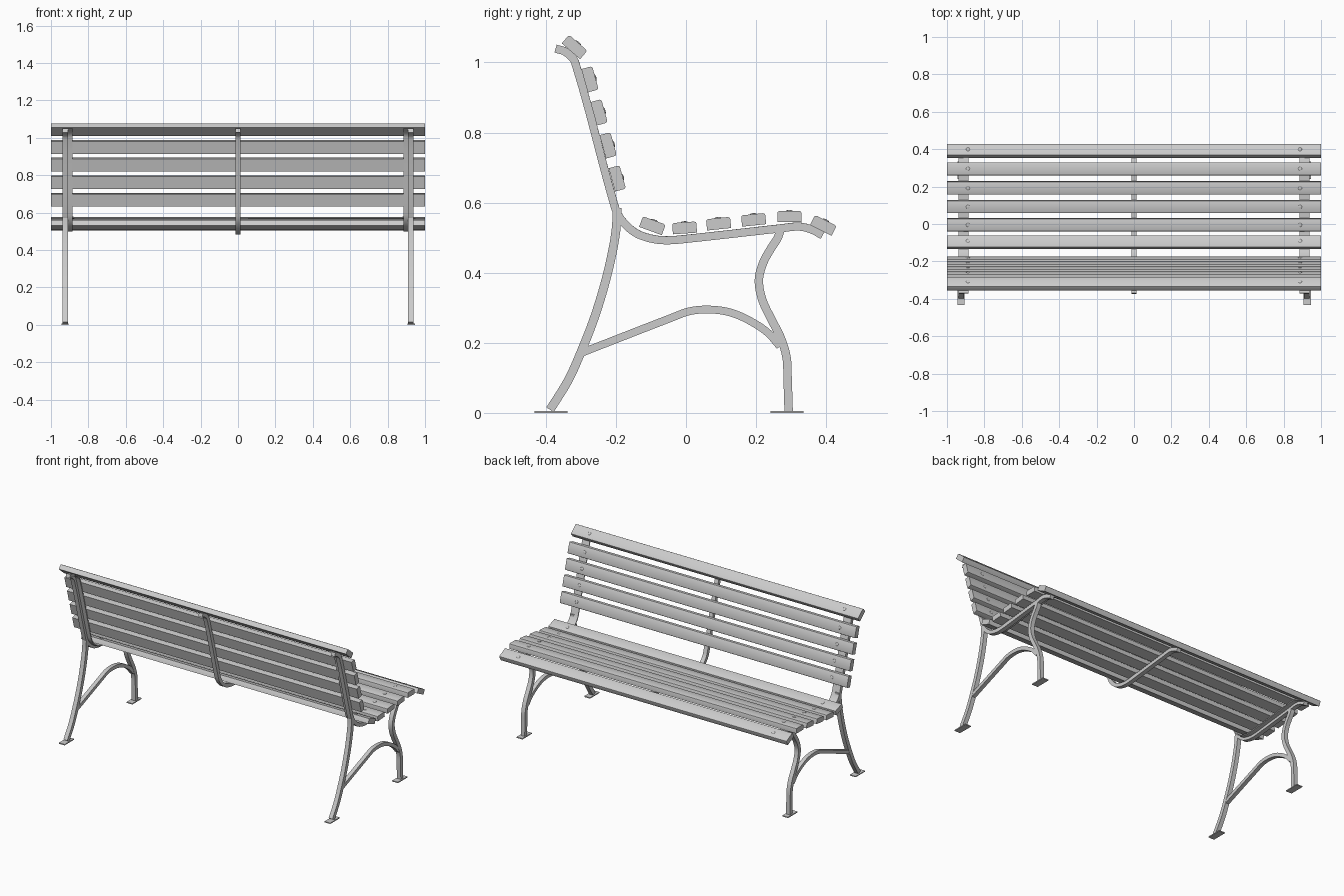
import bpy, bmesh, math
from mathutils import Vector, Matrix
from mathutils.geometry import interpolate_bezier

if "Cube" in bpy.data.objects:
    bpy.data.objects.remove(bpy.data.objects["Cube"], do_unlink=True)

grey = bpy.data.materials.new("plain grey")
grey.use_nodes = True
grey.diffuse_color = (0.6, 0.6, 0.6, 1)
grey.node_tree.nodes["Principled BSDF"].inputs["Base Color"].default_value = (0.6, 0.6, 0.6, 1)
parts = []


def finish(name, bm, mirror=False):
    bmesh.ops.recalc_face_normals(bm, faces=bm.faces)
    mesh = bpy.data.meshes.new(name)
    bm.to_mesh(mesh)
    bm.free()
    mesh.materials.append(grey)
    obj = bpy.data.objects.new(name, mesh)
    bpy.context.collection.objects.link(obj)
    if mirror:
        obj.modifiers.new("both sides", 'MIRROR')
    parts.append(obj)
    return obj


def smooth_path(points, steps=7):
    """Curve through (y, z) points; long segments stay straight."""
    p = [Vector((0, y, z)) for y, z in points]
    last = len(p) - 1
    tan = [(p[min(i + 1, last)] - p[max(i - 1, 0)]).normalized() for i in range(last + 1)]
    out = [p[0]]
    for i in range(last):
        k = (p[i + 1] - p[i]).length / 3
        out += interpolate_bezier(p[i], p[i] + tan[i] * k,
                                  p[i + 1] - tan[i + 1] * k, p[i + 1], steps)[1:]
    return out


def bar(name, points, lo, hi, x0, x1, mirror=True):
    """Sweep a rectangle along a side path; lo..hi is measured to the left of it."""
    path = smooth_path(points)
    bm = bmesh.new()
    rings = []
    for i, p in enumerate(path):
        d = (path[min(i + 1, len(path) - 1)] - path[max(i - 1, 0)]).normalized()
        n = Vector((0, -d.z, d.y))
        rings.append([bm.verts.new(p + n * h + Vector((x, 0, 0)))
                      for x, h in ((x0, lo), (x1, lo), (x1, hi), (x0, hi))])
    for a, b in zip(rings, rings[1:]):
        for j in range(4):
            bm.faces.new((a[j], a[j - 1], b[j - 1], b[j]))
    bm.faces.new(rings[0])
    bm.faces.new(rings[-1])
    return finish(name, bm, mirror)


# Side frames: rail, inner flange, legs and brace
rail = [(-.372, 1.04), (-.343, 1.03), (-.316, 1.0), (-.203, .589), (-.183, .55),
        (-.145, .515), (-.1, .498), (-.055, .493), (.01, .498), (.27, .527),
        (.323, .532), (.36, .523), (.39, .507)]
rear = [(-.196, .585), (-.2, .52), (-.212, .45), (-.232, .367), (-.262, .27),
        (-.295, .185), (-.335, .095), (-.388, .009)]
front = [(.27, .525), (.262, .5), (.243, .47), (.221, .43), (.208, .38), (.217, .325),
         (.242, .27), (.27, .215), (.287, .158), (.29, .095), (.293, .003)]
brace = [(-.297, .172), (-.04, .272), (.01, .29), (.065, .295), (.125, .287),
         (.18, .264), (.232, .23), (.268, .19)]
bar("side_rail", rail, -.012, .011, .91, .937)
bar("rail_flange", rail, .005, .0112, .884, .911)
bar("rear_leg", rear, -.0125, .0125, .91, .937)
bar("front_leg", front, -.012, .012, .91, .937)
bar("leg_brace", brace, -.011, .011, .911, .936)

# Centre support strip under seat and behind back
bar("centre_strip", rail, -.011, .011, -.0135, .0135, mirror=False)

# Foot plates
for name, y in (("rear_foot", -.385), ("front_foot", .288)):
    bm = bmesh.new()
    bmesh.ops.create_cube(bm, size=1, matrix=Matrix.Translation((.925, y, .003))
                          @ Matrix.Diagonal((.04, .094, .006, 1)))
    finish(name, bm, True)


def slat(name, y, z, angle):
    """Board with eased upper edges, plus a domed bolt near each end."""
    place = Matrix.Translation((0, y, z)) @ Matrix.Rotation(math.radians(angle), 4, 'X')
    bm = bmesh.new()
    bmesh.ops.create_cube(bm, size=1, matrix=Matrix.Diagonal((2, .069, .032, 1)))
    top = [e for e in bm.edges if all(v.co.z > 0 for v in e.verts)
           and abs(e.verts[0].co.y - e.verts[1].co.y) < .001]
    bmesh.ops.bevel(bm, geom=top, offset=.006, segments=2, profile=.5, affect='EDGES')
    bm.transform(place)
    finish(name, bm)
    bm = bmesh.new()
    bmesh.ops.create_uvsphere(bm, u_segments=12, v_segments=6, radius=1,
                              matrix=place @ Matrix.Translation((.888, 0, .016))
                              @ Matrix.Diagonal((.01, .01, .003, 1)))
    finish(name + "_bolt", bm, True)


# Seat slats, back to front
seat = [(-.096, .534, -20), (-.004, .528, 4), (.093, .54, 6), (.193, .551, 6),
        (.295, .56, 0), (.392, .535, -27)]
for i, s in enumerate(seat):
    slat(f"seat_slat_{i + 1}", *s)

# Back slats, top to bottom, and the tilted top slat
for i in range(4):
    slat(f"back_slat_{i + 1}", -.274 + .026 * i, .952 - .0943 * i, -74.6)
slat("top_slat", -.318, 1.044, -41)

# Smooth the curves and keep crisp edges
bpy.ops.object.select_all(action='DESELECT')
for obj in parts:
    obj.select_set(True)
bpy.context.view_layer.objects.active = parts[0]
bpy.ops.object.shade_smooth_by_angle(angle=math.radians(30))
